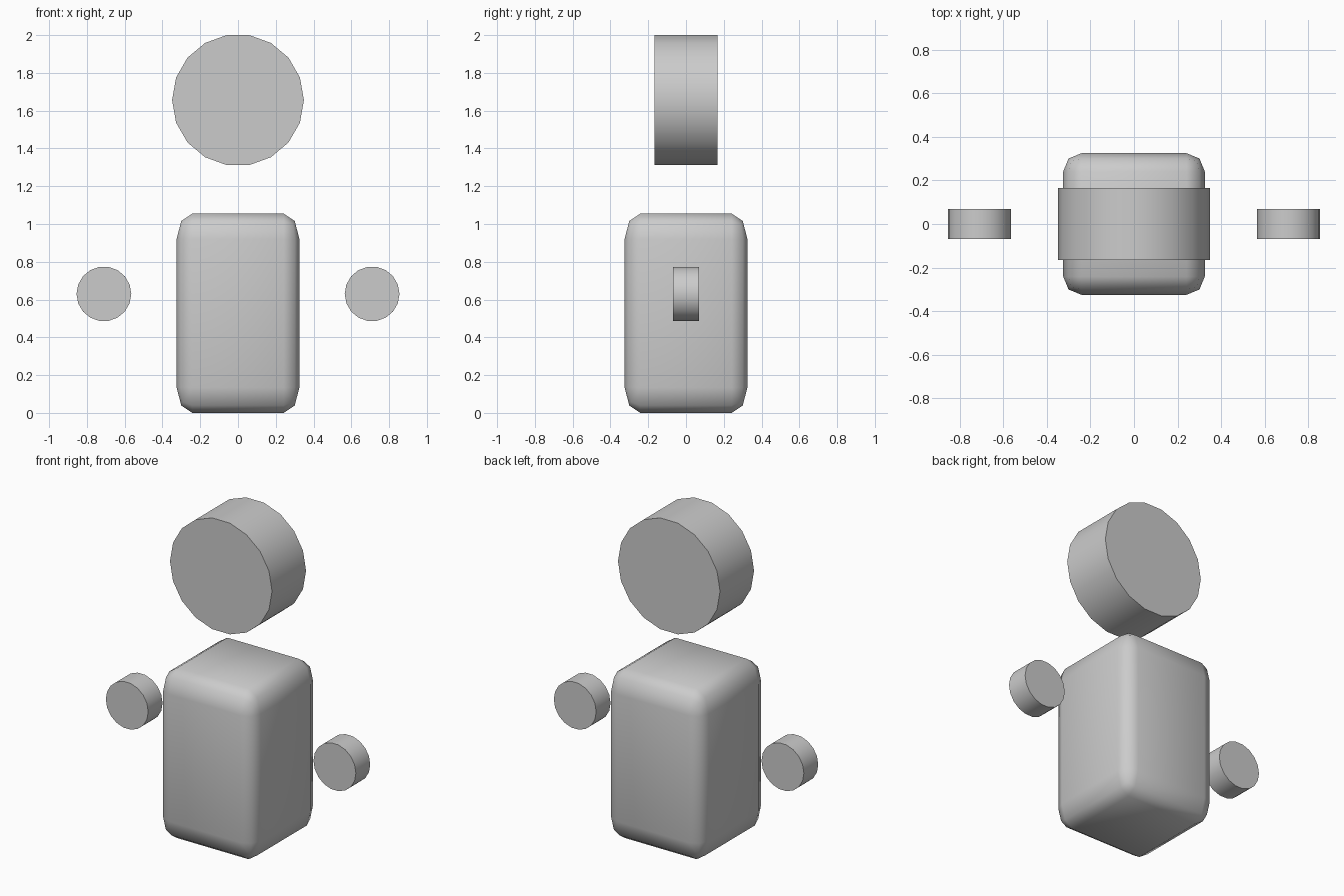
import bpy, bmesh
from math import sin, cos, tau, radians

if "Cube" in bpy.data.objects:
    bpy.data.objects.remove(bpy.data.objects["Cube"])


def make_object(name, bm, location, sharp_angle):
    bmesh.ops.recalc_face_normals(bm, faces=bm.faces[:])
    mesh = bpy.data.meshes.new(name)
    bm.to_mesh(mesh)
    bm.free()
    obj = bpy.data.objects.new(name, mesh)
    obj.location = location
    bpy.context.collection.objects.link(obj)
    bpy.ops.object.select_all(action='DESELECT')
    obj.select_set(True)
    bpy.context.view_layer.objects.active = obj
    bpy.ops.object.shade_smooth_by_angle(angle=radians(sharp_angle))
    return obj


def disc(name, location, radius, half_depth, sides=18):
    """Flat-capped cylinder lying along y, with a corner on the x axis."""
    bm = bmesh.new()
    ring = [bm.verts.new((radius * cos(tau * i / sides), -half_depth,
                          radius * sin(tau * i / sides))) for i in range(sides)]
    cap = bm.faces.new(ring)
    ext = bmesh.ops.extrude_face_region(bm, geom=[cap], use_keep_orig=True)
    verts = [g for g in ext["geom"] if isinstance(g, bmesh.types.BMVert)]
    bmesh.ops.translate(bm, verts=verts, vec=(0, 2 * half_depth, 0))
    return make_object(name, bm, location, 30)


def rounded_block(name, location, size, bevel):
    """Unit cube bevelled first, then stretched to size."""
    bm = bmesh.new()
    bmesh.ops.create_cube(bm, size=1)
    bmesh.ops.bevel(bm, geom=bm.edges[:], offset=bevel, offset_type='OFFSET',
                    segments=2, profile=0.5, affect='EDGES')
    bmesh.ops.scale(bm, verts=bm.verts[:], vec=size)
    return make_object(name, bm, location, 80)


# Torso
rounded_block("body", (0, 0, 0.5275), (0.65, 0.65, 1.055), 0.128)

# Floating head
disc("head", (0, 0, 1.656), 0.349, 0.166)

# Floating hands
for side, x in (("left", -0.71), ("right", 0.71)):
    disc(f"{side}_hand", (x, 0, 0.63), 0.145, 0.07)
